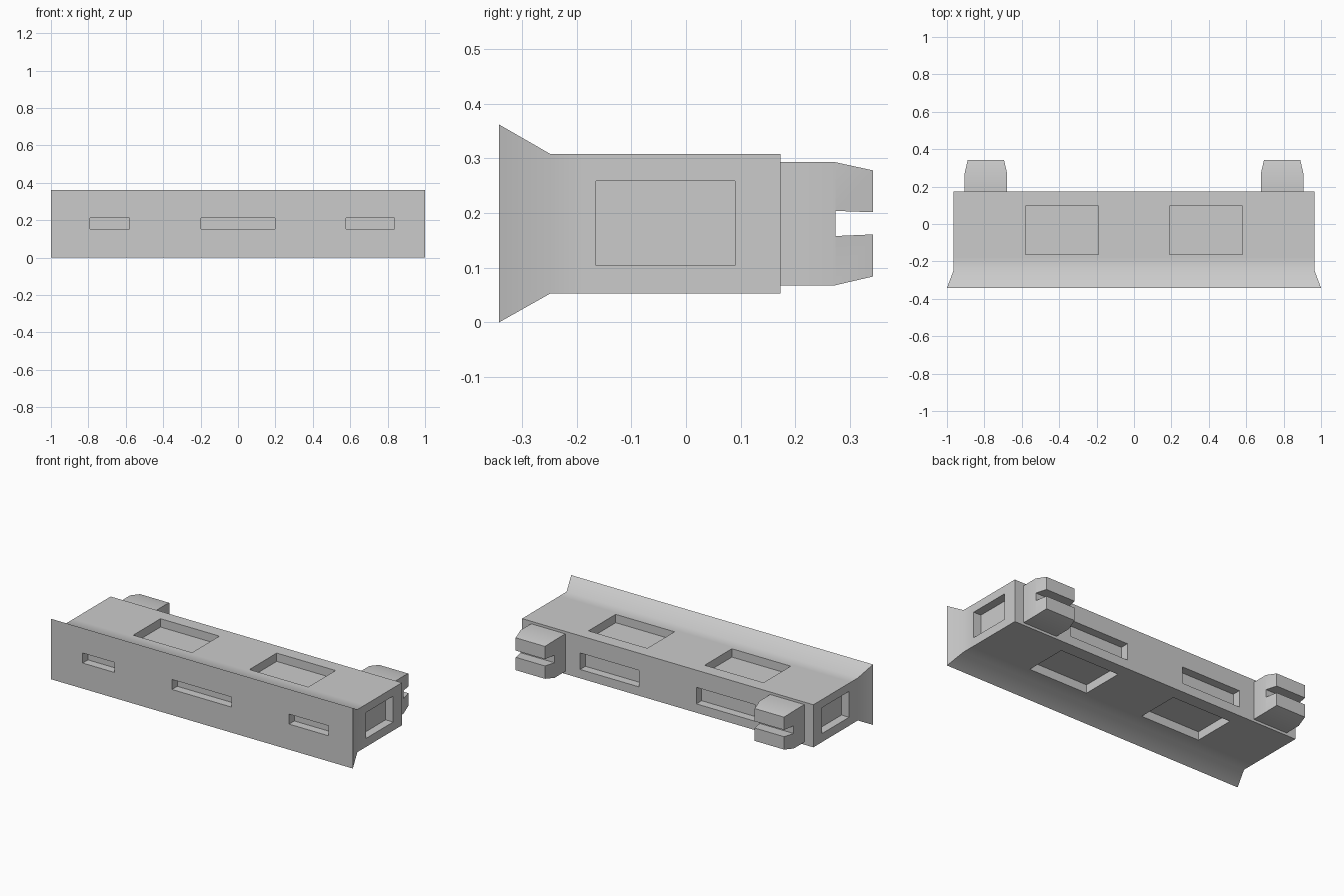
import bpy, bmesh, math

if "Cube" in bpy.data.objects:
    bpy.data.objects.remove(bpy.data.objects["Cube"])


def finish(bm, name):
    bmesh.ops.recalc_face_normals(bm, faces=bm.faces[:])
    me = bpy.data.meshes.new(name)
    bm.to_mesh(me)
    bm.free()
    ob = bpy.data.objects.new(name, me)
    bpy.context.collection.objects.link(ob)
    return ob


def loft(name, stations):
    """Skin rectangles along y; each station is (y, x0, x1, z0, z1)."""
    bm = bmesh.new()
    rings = [[bm.verts.new(p) for p in ((x0, y, z0), (x1, y, z0), (x1, y, z1), (x0, y, z1))]
             for y, x0, x1, z0, z1 in stations]
    for a, b in zip(rings, rings[1:]):
        for i in range(4):
            j = (i + 1) % 4
            bm.faces.new((a[i], a[j], b[j], b[i]))
    bm.faces.new(rings[0])
    bm.faces.new(rings[-1])
    return finish(bm, name)


def add_box(bm, x0, x1, y0, y1, z0, z1):
    vs = bmesh.ops.create_cube(bm, size=1)["verts"]
    for v in vs:
        v.co.x = x1 if v.co.x > 0 else x0
        v.co.y = y1 if v.co.y > 0 else y0
        v.co.z = z1 if v.co.z > 0 else z0


def cut(ob, cutter):
    mod = ob.modifiers.new("pockets", 'BOOLEAN')
    mod.operation = 'DIFFERENCE'
    mod.solver = 'EXACT'
    mod.object = cutter
    cutter.hide_render = True
    bpy.ops.object.select_all(action='DESELECT')
    bpy.context.view_layer.objects.active = ob
    ob.select_set(True)
    bpy.ops.object.modifier_apply(modifier=mod.name)
    bpy.data.objects.remove(cutter)
    bpy.ops.object.shade_smooth_by_angle(angle=math.radians(36))


D = 0.05   # pocket depth
O = 0.1    # cutter overshoot
FRONT, BACK, SIDE, BOTTOM, TOP = -0.342, 0.173, 0.965, 0.053, 0.308

# Main body with flared front plate
body = loft("body", [
    (FRONT, -1, 1, 0, 0.362),
    (-0.248, -SIDE, SIDE, BOTTOM, TOP),
    (-0.18, -SIDE, SIDE, BOTTOM, TOP),
    (BACK, -SIDE, SIDE, BOTTOM, TOP)])

# Recessed pockets on every face
bm = bmesh.new()
for x0, x1 in ((-0.79, -0.58), (-0.198, 0.198), (0.578, 0.838)):
    add_box(bm, x0, x1, FRONT - O, FRONT + D, 0.153, 0.213)
for x0, x1 in ((-0.58, -0.19), (0.19, 0.58)):
    add_box(bm, x0, x1, -0.163, 0.095, TOP - D, TOP + O)
    add_box(bm, x0, x1, -0.163, 0.095, BOTTOM - O, BOTTOM + D)
    add_box(bm, x0, x1, BACK - D, BACK + O, 0.106, 0.205)
add_box(bm, SIDE - D, SIDE + O, -0.165, 0.09, 0.104, 0.259)
add_box(bm, -SIDE - O, -SIDE + D, -0.165, 0.09, 0.104, 0.259)
cut(body, finish(bm, "pocket_cutter"))

# Slotted rear prongs
for side, label in ((-1, "left"), (1, "right")):
    c = side * 0.792
    prong = loft("prong_" + label, [
        (BACK, c - 0.113, c + 0.113, 0.068, 0.293),
        (0.2, c - 0.113, c + 0.113, 0.068, 0.293),
        (0.273, c - 0.113, c + 0.113, 0.068, 0.293),
        (0.342, c - 0.097, c + 0.097, 0.084, 0.278)])
    slot = loft("slot_cutter", [
        (0.2731, c - 0.3, c + 0.3, 0.158, 0.204),
        (0.411, c - 0.3, c + 0.3, 0.164, 0.199)])
    cut(prong, slot)
